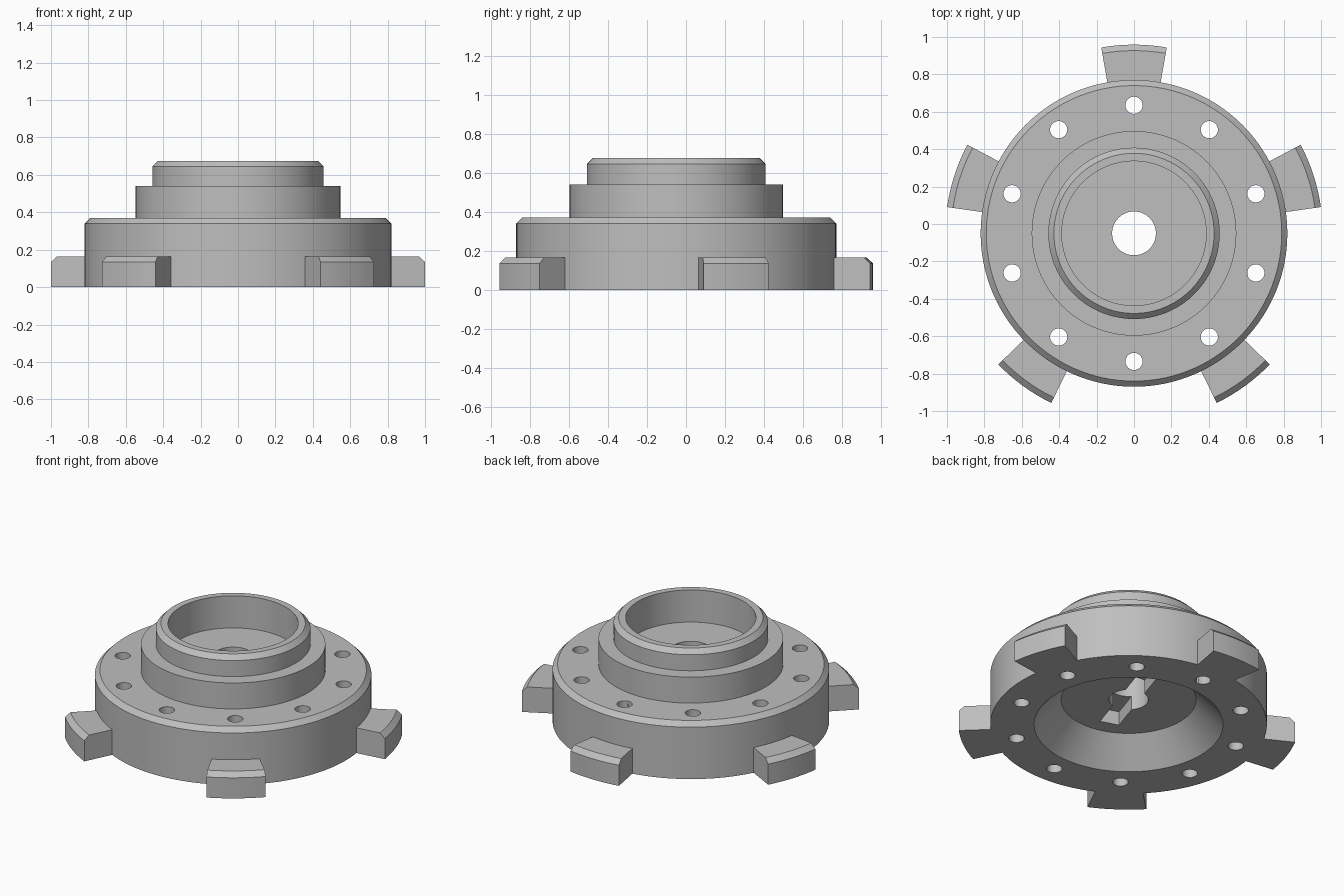
import bpy, bmesh, math
from mathutils import Matrix, Vector

cube = bpy.data.objects.get("Cube")
if cube:
    bpy.data.objects.remove(cube, do_unlink=True)

CENTER_Y = -0.05
SEGMENTS = 120

metal = bpy.data.materials.new("grey metal")
metal.use_nodes = True
GREY = (0.52, 0.52, 0.52, 1)
metal.diffuse_color = GREY
metal.node_tree.nodes["Principled BSDF"].inputs["Base Color"].default_value = GREY


def revolve(name, profile, start=0, sweep=math.tau, steps=SEGMENTS):
    """Turn a closed (radius, height) outline about the main axis."""
    bm = bmesh.new()
    full = abs(sweep - math.tau) < 1e-6
    rings = []
    for i in range(steps if full else steps + 1):
        a = start + sweep * i / steps
        rings.append([bm.verts.new((r * math.cos(a), r * math.sin(a), z))
                      for r, z in profile])
    n = len(profile)
    for i in range(steps):
        one, two = rings[i], rings[(i + 1) % len(rings)]
        for j in range(n):
            k = (j + 1) % n
            bm.faces.new((one[j], two[j], two[k], one[k]))
    if not full:
        bm.faces.new(rings[0])
        bm.faces.new(rings[-1])
    return finish(name, bm)


def finish(name, bm):
    bmesh.ops.recalc_face_normals(bm, faces=bm.faces)
    mesh = bpy.data.meshes.new(name)
    bm.to_mesh(mesh)
    bm.free()
    mesh.materials.append(metal)
    obj = bpy.data.objects.new(name, mesh)
    obj.location.y = CENTER_Y
    bpy.context.collection.objects.link(obj)
    return obj


def activate(obj):
    bpy.ops.object.select_all(action='DESELECT')
    obj.select_set(True)
    bpy.context.view_layer.objects.active = obj


def cut(target, cutter):
    """Subtract the cutter, then discard it."""
    cutter.hide_render = True
    bpy.context.view_layer.update()
    mod = target.modifiers.new("cut", 'BOOLEAN')
    mod.operation = 'DIFFERENCE'
    mod.solver = 'EXACT'
    mod.object = cutter
    activate(target)
    bpy.ops.object.modifier_apply(modifier=mod.name)
    bpy.data.objects.remove(cutter, do_unlink=True)


# Flange, stepped hub, collar, upper bore, web, centre hole and conical recess
hub = revolve("flanged_hub", [
    (0.56, 0), (0.82, 0), (0.82, 0.34), (0.79, 0.37),
    (0.547, 0.37), (0.547, 0.54),
    (0.458, 0.54), (0.458, 0.645), (0.428, 0.675),
    (0.386, 0.675), (0.386, 0.465),
    (0.117, 0.465), (0.117, 0.17), (0.40, 0.17)])

# Ring of ten bolt holes
for i in range(10):
    a = math.radians(90 + 36 * i)
    bm = bmesh.new()
    spot = Vector((math.cos(a), math.sin(a), 0)) * 0.685 + Vector((0, 0, 0.2))
    bmesh.ops.create_cone(bm, cap_ends=True, segments=32, radius1=0.046,
                          radius2=0.046, depth=1, matrix=Matrix.Translation(spot))
    cut(hub, finish("bolt_hole_cutter", bm))

# Drive slot across the underside of the web
bm = bmesh.new()
bmesh.ops.create_cube(bm, size=1, matrix=Matrix.Translation((0, 0, 0.18))
                      @ Matrix.Rotation(math.radians(72), 4, 'Z')
                      @ Matrix.Diagonal((0.6, 0.12, 0.16, 1)))
cut(hub, finish("slot_cutter", bm))

# Five locking lugs with a chamfered outer edge
parts = [hub]
for i in range(5):
    parts.append(revolve(
        f"lug_{i + 1}",
        [(0.81, 0), (1.009, 0), (1.009, 0.135), (0.977, 0.165), (0.81, 0.165)],
        start=math.radians(80 + 72 * i), sweep=math.radians(20), steps=8))

# Smooth round walls, crisp edges
for part in parts:
    activate(part)
    bpy.ops.object.shade_smooth_by_angle(angle=math.radians(25))
